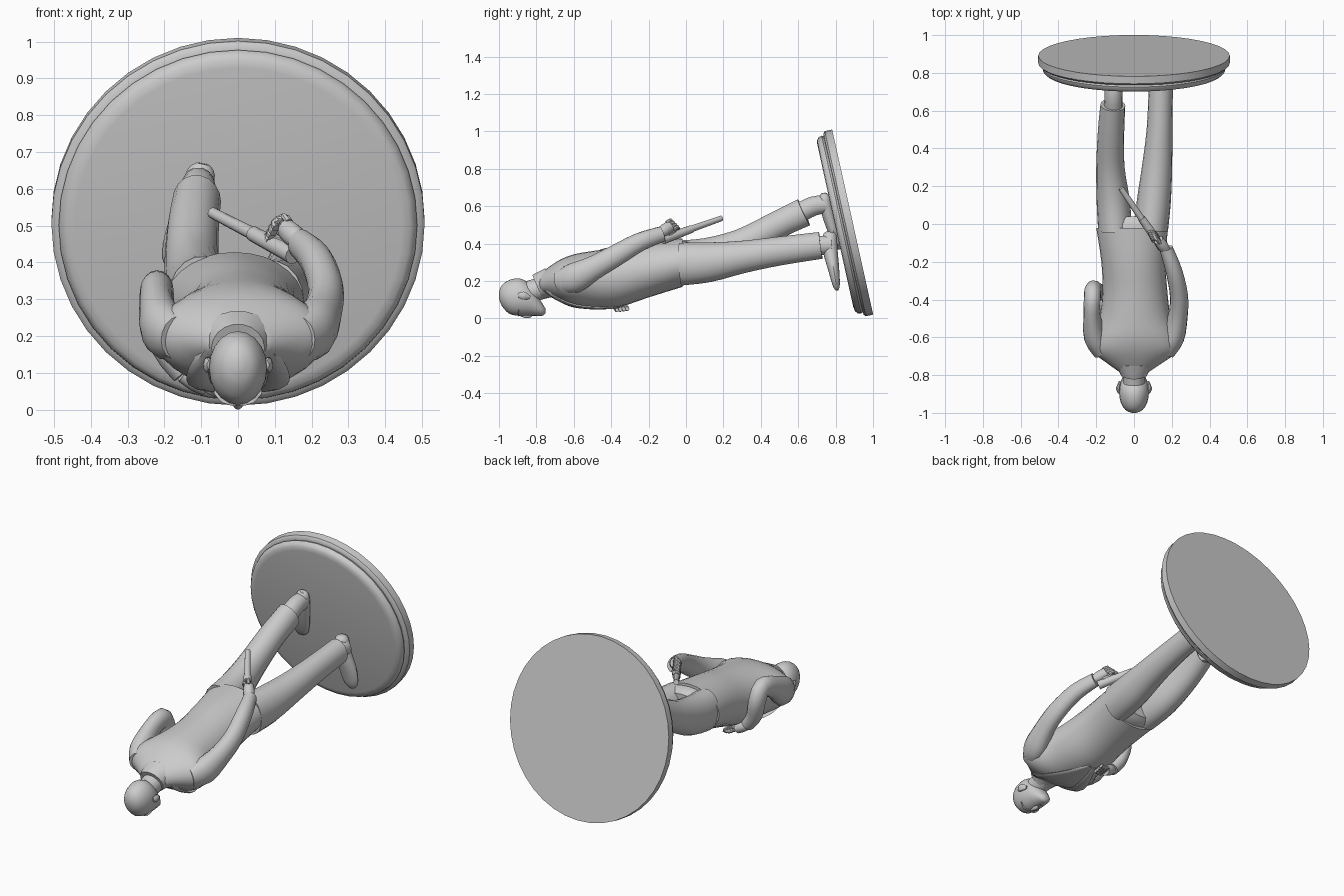
import bpy, bmesh, math
from mathutils import Vector, Matrix


def finish(name, bm, angle=40):
    bmesh.ops.recalc_face_normals(bm, faces=bm.faces)
    me = bpy.data.meshes.new(name)
    bm.to_mesh(me)
    bm.free()
    ob = bpy.data.objects.new(name, me)
    bpy.context.collection.objects.link(ob)
    bpy.ops.object.select_all(action='DESELECT')
    ob.select_set(True)
    bpy.context.view_layer.objects.active = ob
    bpy.ops.object.shade_smooth_by_angle(angle=math.radians(angle))
    return ob


def spline(pts, k):
    """Catmull-Rom through rows (x, y, z, side radius, depth radius)."""
    out = []
    for i in range(len(pts) - 1):
        p = [pts[max(0, min(len(pts) - 1, i + j))] for j in (-1, 0, 1, 2)]
        for s in range(k):
            t = s / k
            out.append([0.5 * (2 * b + (c - a) * t + (2 * a - 5 * b + 4 * c - d) * t * t
                               + (3 * b - a - 3 * c + d) * t ** 3) for a, b, c, d in zip(*p)])
    return out + [list(pts[-1])]


def loft(name, pts, n=16, k=3, flat=False):
    """Elliptical tube; flat=True keeps every ring square to y."""
    rows = spline(pts, k)
    bm = bmesh.new()
    rings = []
    for i, r in enumerate(rows):
        a, b = rows[max(0, i - 1)], rows[min(len(rows) - 1, i + 1)]
        t = (Vector(b[:3]) - Vector(a[:3])).normalized()
        if flat:
            t = Vector((0, 1, 0))
        side = Vector((1, 0, 0))
        side = (side - t * side.dot(t)).normalized()
        up = t.cross(side)
        rings.append([bm.verts.new(Vector(r[:3]) + side * r[3] * math.cos(2 * math.pi * j / n)
                                   + up * r[4] * math.sin(2 * math.pi * j / n)) for j in range(n)])
    for a, b in zip(rings, rings[1:]):
        for j in range(n):
            bm.faces.new((a[j], a[(j + 1) % n], b[(j + 1) % n], b[j]))
    bm.faces.new(rings[0])
    bm.faces.new(rings[-1])
    return finish(name, bm)


# tilted round base, turned from a profile
prof = [(0.507, 0), (0.507, 0.04), (0.497, 0.05), (0.482, 0.052), (0.487, 0.062),
        (0.482, 0.08), (0.468, 0.091), (0.445, 0.095)]
bm = bmesh.new()
N = 40
rings = [[bm.verts.new((r * math.cos(2 * math.pi * j / N), r * math.sin(2 * math.pi * j / N), z))
          for j in range(N)] for r, z in prof]
for a, b in zip(rings, rings[1:]):
    for j in range(N):
        bm.faces.new((a[j], a[(j + 1) % N], b[(j + 1) % N], b[j]))
bm.faces.new(rings[0])
bm.faces.new(rings[-1])
base = finish("round_base", bm)
base.data.transform(Matrix.Translation((0, 0.891, 0.515)) @ Matrix.Rotation(math.radians(102.5), 4, 'X'))

# jacket body
loft("jacket", [(-0.01, -0.02, 0.298, 0.19, 0.13), (-0.003, -0.2, 0.26, 0.17, 0.148),
                (0.005, -0.36, 0.22, 0.172, 0.16), (0.005, -0.5, 0.205, 0.19, 0.155),
                (0.005, -0.6, 0.2, 0.228, 0.142), (0.005, -0.67, 0.2, 0.23, 0.115),
                (0.003, -0.73, 0.197, 0.155, 0.08), (0, -0.785, 0.185, 0.075, 0.05)], 28, 3, True)

# hips
loft("hips", [(-0.005, -0.06, 0.292, 0.178, 0.118), (-0.005, 0.0, 0.297, 0.175, 0.116),
              (-0.005, 0.04, 0.3, 0.15, 0.09)], 24, 2, True)

# trouser legs
loft("raised_leg", [(-0.1, -0.03, 0.3, 0.09, 0.118), (-0.11, 0.12, 0.325, 0.088, 0.108),
                    (-0.125, 0.3, 0.395, 0.075, 0.086), (-0.122, 0.48, 0.495, 0.07, 0.075),
                    (-0.112, 0.63, 0.567, 0.066, 0.078)], 18)
loft("straight_leg", [(0.09, -0.03, 0.29, 0.09, 0.116), (0.105, 0.12, 0.3, 0.09, 0.108),
                      (0.122, 0.3, 0.328, 0.08, 0.088), (0.135, 0.5, 0.36, 0.068, 0.078),
                      (0.142, 0.72, 0.39, 0.064, 0.073)], 18)

# ankles and shoes
loft("raised_ankle", [(-0.11, 0.6, 0.56, 0.05, 0.055), (-0.108, 0.68, 0.6, 0.048, 0.053),
                      (-0.108, 0.75, 0.61, 0.045, 0.05)], 14)
loft("straight_ankle", [(0.14, 0.68, 0.385, 0.05, 0.055), (0.143, 0.78, 0.395, 0.045, 0.05)], 14)
loft("raised_shoe", [(-0.095, 0.738, 0.668, 0.018, 0.015), (-0.1, 0.741, 0.645, 0.038, 0.03),
                     (-0.118, 0.757, 0.57, 0.046, 0.035), (-0.145, 0.787, 0.47, 0.054, 0.03),
                     (-0.16, 0.81, 0.4, 0.045, 0.02), (-0.165, 0.818, 0.37, 0.015, 0.008)], 14)
loft("straight_shoe", [(0.13, 0.768, 0.462, 0.018, 0.02), (0.132, 0.768, 0.44, 0.038, 0.038),
                       (0.142, 0.772, 0.36, 0.045, 0.04), (0.16, 0.79, 0.26, 0.054, 0.03),
                       (0.17, 0.803, 0.18, 0.043, 0.02), (0.173, 0.808, 0.15, 0.015, 0.008)], 14)

# sleeves
loft("sleeve_behind_back", [(0.165, -0.68, 0.195, 0.05, 0.06), (0.205, -0.6, 0.215, 0.062, 0.08),
                            (0.232, -0.49, 0.272, 0.052, 0.064), (0.238, -0.38, 0.333, 0.048, 0.058),
                            (0.212, -0.25, 0.407, 0.044, 0.05), (0.17, -0.13, 0.45, 0.036, 0.042)], 16)
loft("sleeve_bent", [(-0.165, -0.68, 0.195, 0.05, 0.06), (-0.205, -0.6, 0.22, 0.06, 0.08),
                     (-0.222, -0.49, 0.29, 0.046, 0.06), (-0.22, -0.39, 0.325, 0.045, 0.055),
                     (-0.215, -0.35, 0.26, 0.045, 0.052), (-0.19, -0.36, 0.165, 0.042, 0.046),
                     (-0.145, -0.365, 0.1, 0.036, 0.04)], 16)


# hands with four fingers and a thumb
def hand(name, wrist, knuckle, spread, curl):
    w, kn, s, c = Vector(wrist), Vector(knuckle), Vector(spread), Vector(curl)
    d = (kn - w).normalized()
    loft(name + "_palm", [(*w, 0.026, 0.026), (*w.lerp(kn, 0.5), 0.03, 0.032), (*kn, 0.026, 0.03)], 12)
    for i in range(4):
        a = kn + s * (i - 1.5)
        b = a + d * 0.03
        e = b + c * 0.035
        f = e - d * 0.02 + c * 0.008
        loft(f"{name}_finger_{i + 1}", [(*q, 0.011, 0.011) for q in (a, b, e, f)], 8, 2)
    a = w.lerp(kn, 0.4) - s * 1.8
    loft(name + "_thumb", [(*a, 0.013, 0.013), (*(a + d * 0.04 + c * 0.01), 0.012, 0.012),
                           (*(a + d * 0.065 + c * 0.025), 0.008, 0.008)], 8, 2)


hand("back_hand", (0.17, -0.14, 0.455), (0.13, -0.085, 0.492), (0.006, -0.012, 0.012), (-0.7, 0.1, -0.5))
hand("front_hand", (-0.15, -0.365, 0.1), (-0.085, -0.35, 0.063), (0.002, 0.018, 0.002), (0.85, 0.1, -0.05))

# baton held behind the back
loft("baton", [(0.14, -0.11, 0.425, 0.02, 0.02), (0.06, 0.0, 0.468, 0.018, 0.018),
               (-0.07, 0.19, 0.535, 0.015, 0.015)], 12, 1)
loft("baton_grip", [(0.15, -0.125, 0.42, 0.025, 0.025), (0.04, 0.03, 0.478, 0.021, 0.021)], 12, 1)

# neck, collar and head
loft("neck", [(0, -0.86, 0.135, 0.058, 0.06), (0, -0.78, 0.16, 0.06, 0.06), (0, -0.7, 0.19, 0.08, 0.07)], 16)
loft("collar", [(0, -0.795, 0.168, 0.072, 0.07), (0, -0.77, 0.178, 0.084, 0.074),
                (0, -0.73, 0.19, 0.105, 0.082)], 18, 2)
loft("head", [(0, -1.0, 0.125, 0.012, 0.016), (0, -0.985, 0.122, 0.045, 0.055),
              (0, -0.945, 0.115, 0.07, 0.09), (0, -0.89, 0.113, 0.079, 0.1),
              (0, -0.84, 0.1, 0.072, 0.087), (0, -0.795, 0.068, 0.054, 0.055),
              (0, -0.765, 0.045, 0.036, 0.03), (0, -0.752, 0.04, 0.015, 0.014)], 20, 3, True)
loft("nose", [(0, -0.89, 0.022, 0.007, 0.008), (0, -0.855, 0.014, 0.012, 0.014),
              (0, -0.835, 0.018, 0.014, 0.014), (0, -0.825, 0.025, 0.008, 0.008)], 10, 2)
loft("mouth", [(-0.025, -0.803, 0.026, 0.004, 0.004), (0, -0.803, 0.015, 0.007, 0.006),
               (0.025, -0.803, 0.026, 0.004, 0.004)], 8, 2, True)

# paired ears, brows and lapels
for s, side in ((-1, "left"), (1, "right")):
    loft(side + "_ear", [(s * 0.077, -0.895, 0.122, 0.008, 0.012), (s * 0.083, -0.87, 0.122, 0.012, 0.022),
                         (s * 0.073, -0.835, 0.112, 0.007, 0.01)], 10)
    loft(side + "_brow", [(s * 0.01, -0.892, 0.018, 0.01, 0.008), (s * 0.035, -0.899, 0.026, 0.012, 0.009),
                          (s * 0.058, -0.892, 0.047, 0.008, 0.007)], 8, 2, True)
    loft(side + "_lapel", [(s * 0.075, -0.755, 0.17, 0.02, 0.02), (s * 0.105, -0.69, 0.11, 0.03, 0.012),
                           (s * 0.1, -0.6, 0.07, 0.035, 0.01), (s * 0.06, -0.48, 0.056, 0.025, 0.009),
                           (s * 0.015, -0.36, 0.061, 0.01, 0.007)], 8)
